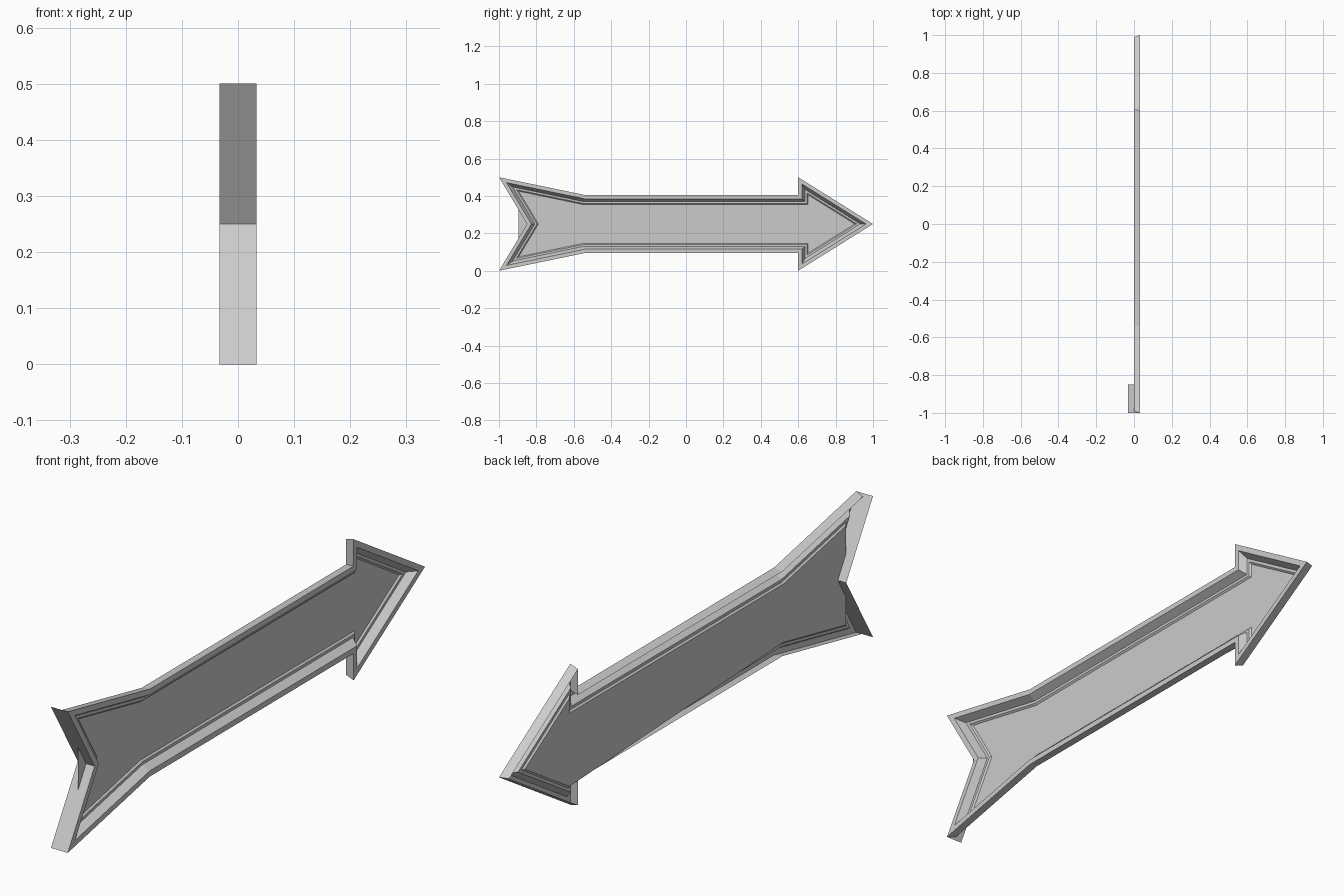
import bpy
import bmesh
from mathutils import Vector

cube = bpy.data.objects.get("Cube")
if cube:
    bpy.data.objects.remove(cube, do_unlink=True)

# One plain grey for the whole sign
grey = bpy.data.materials.new("plain_grey")
grey.use_nodes = True
grey.diffuse_color = (0.6, 0.6, 0.6, 1)
grey.node_tree.nodes["Principled BSDF"].inputs["Base Color"].default_value = (0.6, 0.6, 0.6, 1)

MID = 0.25        # height of the arrow's centre line
HALF = 0.033      # half the sign's thickness

# Upper half of the arrow outline as (y, z): notch, tail, shaft, barb, tip
upper = [(-0.85, MID), (-1, 0.5), (-0.54, 0.405), (0.6, 0.405), (0.6, 0.5), (1, MID)]
lower = [(y, 2 * MID - z) for y, z in reversed(upper[1:-1])]
outline = [Vector(p) for p in upper + lower]


def inset(points, d):
    """Move every edge of the clockwise outline inwards by d, with mitred corners."""
    result = []
    for i, p in enumerate(points):
        a = (p - points[i - 1]).normalized()
        b = (points[(i + 1) % len(points)] - p).normalized()
        na, nb = Vector((a.y, -a.x)), Vector((b.y, -b.x))
        result.append(p + (na + nb) * d / (1 + na.dot(nb)))
    return result


def finish(bm, name):
    mesh = bpy.data.meshes.new(name)
    bm.to_mesh(mesh)
    bm.free()
    mesh.materials.append(grey)
    obj = bpy.data.objects.new(name, mesh)
    bpy.context.collection.objects.link(obj)
    return obj


def ring(bm, d, x):
    return [bm.verts.new((x, p.x, p.y)) for p in inset(outline, d)]


def bridge(bm, a, b, skip=()):
    n = len(a)
    for i in range(n):
        if i not in skip:
            j = (i + 1) % n
            bm.faces.new((a[i], b[i], b[j], a[j]))


# Moulded rim: tapered side wall, flat lip, bevel, ledge and small step
# The two notch sides are left to the deeper tail wall
bm = bmesh.new()
profile = [(0.005, 0), (0, HALF), (0.02, HALF), (0.036, 0.006), (0.046, 0.006), (0.052, 0)]
rings = [ring(bm, d, x) for d, x in profile]
last_side = len(outline) - 1
for k in range(len(rings) - 1):
    bridge(bm, rings[k], rings[k + 1], (0, last_side) if k == 0 else ())
finish(bm, "moulded_rim")

# Flat arrow panel inside the rim
bm = bmesh.new()
panel = bm.faces.new(list(reversed(ring(bm, 0.052, 0))))
bmesh.ops.triangulate(bm, faces=[panel])
bmesh.ops.recalc_face_normals(bm, faces=bm.faces)
finish(bm, "arrow_panel")

# Deep wall along the tail notch
bm = bmesh.new()
ends = [outline[-1], outline[0], outline[1]]
front = [bm.verts.new((HALF, p.x, p.y)) for p in ends]
back = [bm.verts.new((-HALF, p.x, p.y)) for p in ends]
for i in range(2):
    bm.faces.new((front[i], front[i + 1], back[i + 1], back[i]))
finish(bm, "tail_notch_wall")
